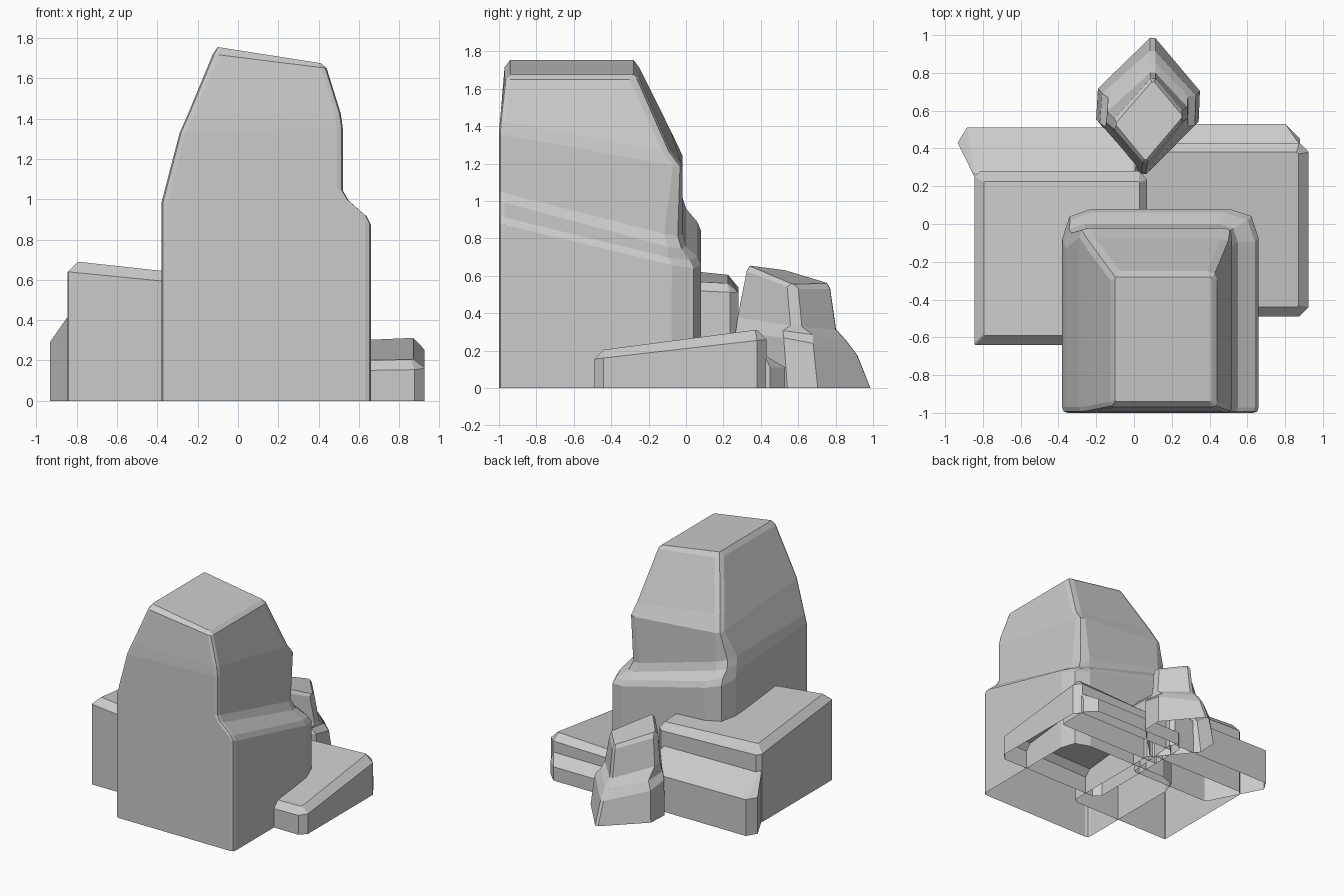
import bpy, bmesh
from mathutils import Vector


def box(x0, x1, y0, y1, zs):
    """Four ring corners: front-left, front-right, back-right, back-left."""
    return [(x0, y0, zs[0]), (x1, y0, zs[1]), (x1, y1, zs[2]), (x0, y1, zs[3])]


def ring_points(corners, cuts, mid):
    """Cut each corner of the ring; mid adds a rounding point."""
    c = [Vector(p) for p in corners]
    pts = []
    for i, p in enumerate(c):
        a = p + (c[i - 1] - p).normalized() * cuts[i]
        b = p + (c[(i + 1) % 4] - p).normalized() * cuts[i]
        pts += [a, a * .25 + p * .5 + b * .25, b] if mid else [a, b]
    return pts


def rock(name, rings, mid=False):
    """Loft through rings of (corners, corner cuts); open underneath."""
    bm = bmesh.new()
    loops = [[bm.verts.new(p) for p in ring_points(c, k, mid)] for c, k in rings]
    n = len(loops[0])
    for lo, hi in zip(loops, loops[1:]):
        for i in range(n):
            j = (i + 1) % n
            bm.faces.new((lo[i], lo[j], hi[j], hi[i]))
    bm.faces.new(loops[-1])
    me = bpy.data.meshes.new(name)
    bm.to_mesh(me)
    bm.free()
    ob = bpy.data.objects.new(name, me)
    bpy.context.collection.objects.link(ob)
    return ob


# tall main rock with a slanted ledge on its right and back
low, waist, up = (.03, .03, .16, .16), (.03, .03, .1, .11), (.03, .03, .05, .05)
rock("main_rock", [
    (box(-.38, .66, -1, .08, (0, 0, 0, 0)), low),
    (box(-.38, .66, -1, .08, (.98, .88, .62, .88)), low),
    (box(-.377, .64, -1, .06, (1.0, .92, .66, .93)), low),
    (box(-.37, .55, -1, 0, (1.02, 1.0, .73, .99)), waist),
    (box(-.36, .52, -1, -.02, (1.06, 1.05, .80, 1.05)), waist),
    (box(-.29, .52, -1, -.02, (1.33, 1.36, 1.18, 1.25)), up),
    (box(-.25, .51, -.995, -.08, (1.42, 1.43, 1.26, 1.38)), up),
    (box(-.125, .44, -.97, -.25, (1.72, 1.65, 1.65, 1.72)), up),
    (box(-.10, .41, -.94, -.28, (1.755, 1.675, 1.675, 1.755)), (.01,) * 4),
], mid=True)

# squat block on the left
k = (.004, .03, .045, .03)
rock("left_block", [
    (box(-.845, .07, -.64, .28, (0, 0, 0, 0)), k),
    (box(-.845, .07, -.64, .28, (.64, .55, .51, .54)), k),
    (box(-.795, .03, -.59, .225, (.69, .60, .56, .605)), (.004,) * 4),
])

# skewed slab behind the left block
k = (.01, .01, .03, .09)
rock("back_slab", [
    ([(-.71, 0, 0), (0, 0, 0), (.05, .51, 0), (-.975, .51, 0)], k),
    ([(-.71, 0, .29), (0, 0, .29), (.05, .51, .28), (-.975, .51, .29)], k),
    ([(-.71, 0, .41), (0, 0, .40), (.0, .27, .40), (-.855, .27, .41)], (.01,) * 4),
])

# sloping slab on the right, and the lower step behind it
k = (.05,) * 4
rock("right_slab", [
    (box(-.05, .925, -.49, .43, (0, 0, 0, 0)), k),
    (box(-.05, .925, -.49, .43, (.14, .155, .26, .24)), k),
    (box(0, .87, -.44, .38, (.19, .205, .312, .275)), (.01,) * 4),
])
k = (.01, .01, .08, .05)
rock("right_slab_step", [
    (box(-.05, .88, .2, .53, (0, 0, 0, 0)), k),
    (box(-.05, .88, .2, .53, (.11, .11, .11, .11)), k),
    (box(-.05, .88, .2, .43, (.18, .18, .17, .17)), (.01,) * 4),
])

# small leaning rock at the back, turned on its corner
k, k2 = (.02, .11, .02, .11), (.02, .04, .02, .04)
rock("small_rock", [
    ([(.05, .25, 0), (.42, .62, 0), (.1, 1.0, 0), (-.27, .64, 0)], k),
    ([(.05, .25, .3), (.40, .60, .26), (.1, .93, .17), (-.25, .62, .26)], k),
    ([(.05, .255, .33), (.36, .60, .30), (.1, .87, .25), (-.22, .60, .32)], k),
    ([(.05, .26, .38), (.31, .59, .33), (.1, .815, .31), (-.17, .57, .40)], k2),
    ([(.06, .31, .63), (.28, .57, .53), (.1, .785, .53), (-.13, .53, .60)], k2),
    ([(.06, .335, .655), (.26, .57, .555), (.1, .76, .56), (-.1, .53, .63)], (.01,) * 4),
])
